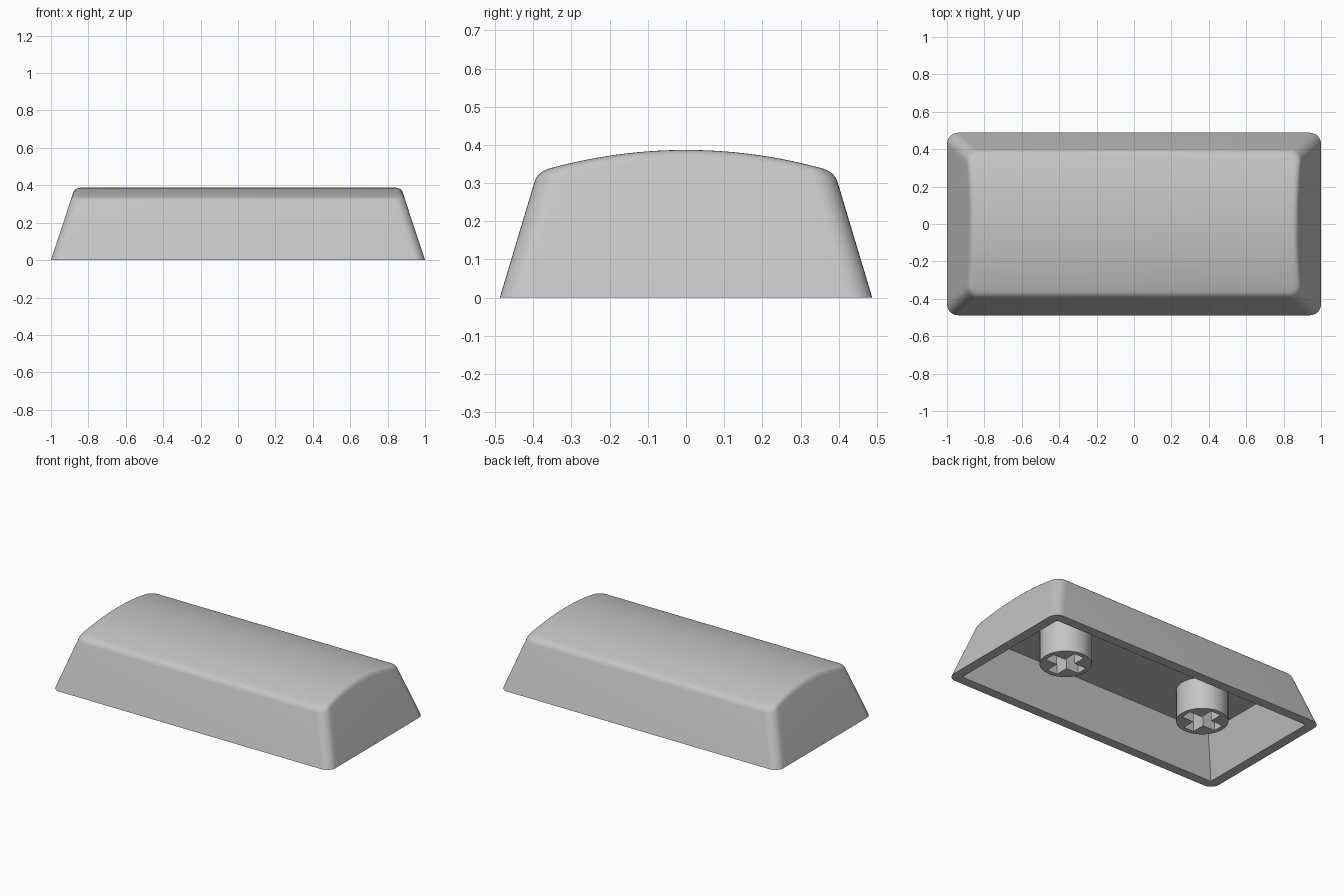
import bpy, bmesh, math
from mathutils import Vector

old = bpy.data.objects.get("Cube")
if old:
    bpy.data.objects.remove(old, do_unlink=True)

HALF_X, HALF_Y = 1.0, 0.488      # footprint
LEAN_X, LEAN_Y = 0.33, 0.30      # inward lean of the walls per unit height
PEAK, CROWN_R = 0.387, 1.34      # crowned top
CORNER, FILLET = 0.06, 0.03
WALL, CEILING = 0.062, 0.26

grey = bpy.data.materials.new("warm_grey_plastic")
grey.use_nodes = True
colour = (0.56, 0.56, 0.56, 1)
grey.diffuse_color = colour
grey.node_tree.nodes["Principled BSDF"].inputs["Base Color"].default_value = colour


def half_outline(hx, hy, r, side_steps=24, arc_steps=8):
    """Right half of a rounded rectangle, from front to back."""
    front = []
    for i in range(arc_steps + 1):
        a = math.pi / 2 * (i / arc_steps - 1)
        front.append((hx - r + r * math.cos(a), -hy + r + r * math.sin(a)))
    side = [(hx, (hy - r) * (2 * i / side_steps - 1)) for i in range(1, side_steps)]
    back = [(x, -y) for x, y in reversed(front)]
    return front + side + back


def leaned(hx, hy, r, z):
    return [Vector((x, y, z)) for x, y in
            half_outline(hx - LEAN_X * z, hy - LEAN_Y * z, r)]


def crown(y):
    return PEAK - CROWN_R + math.sqrt(CROWN_R ** 2 - y * y)


def finish(obj):
    obj.data.materials.clear()
    obj.data.materials.append(grey)
    bpy.ops.object.select_all(action='DESELECT')
    obj.select_set(True)
    bpy.context.view_layer.objects.active = obj
    bpy.ops.object.shade_smooth_by_angle(angle=math.radians(30))


def build_shell():
    # Walls run up to where they meet the crown, then roll over into the top
    base = leaned(HALF_X, HALF_Y, CORNER, 0)
    high = leaned(HALF_X, HALF_Y, CORNER, 1)
    rims = []
    for low, top in zip(base, high):
        z = PEAK
        for _ in range(12):
            z = crown(low.lerp(top, z).y)
        rims.append(low.lerp(top, z))

    rings = [leaned(HALF_X - WALL, HALF_Y - WALL, 0, CEILING),
             leaned(HALF_X - WALL, HALF_Y - WALL, 0, 0), base]
    inner_x = max(p.x for p in rims) - CORNER
    inner_y = max(p.y for p in rims) - CORNER
    steps = 6
    for s in range(steps + 1):
        t = s / steps
        ring = []
        for low, rim in zip(base, rims):
            start = rim + (low - rim).normalized() * FILLET
            # Inward direction follows the rounded plan
            inward = Vector((min(0, inner_x - rim.x),
                             -math.copysign(max(0, abs(rim.y) - inner_y), rim.y), 0))
            end = rim + inward.normalized() * FILLET
            end.z = crown(end.y)
            ring.append(start.lerp(rim, t).lerp(rim.lerp(end, t), t))
        rings.append(ring)

    bm = bmesh.new()
    loops = []
    for ring in rings:
        right = [bm.verts.new(p) for p in ring]
        left = [bm.verts.new((-p.x, p.y, p.z)) for p in ring]
        loops.append((right, left))
    for (r0, l0), (r1, l1) in zip(loops, loops[1:]):
        a, b = r0 + l0[::-1], r1 + l1[::-1]
        for i in range(len(a)):
            j = (i + 1) % len(a)
            bm.faces.new((a[i], a[j], b[j], b[i]))
    # Cavity ceiling and crowned top as strips from side to side
    for right, left in (loops[0], loops[-1]):
        for i in range(len(right) - 1):
            bm.faces.new((left[i], right[i], right[i + 1], left[i + 1]))
    bmesh.ops.remove_doubles(bm, verts=bm.verts, dist=1e-5)
    bmesh.ops.recalc_face_normals(bm, faces=bm.faces)
    mesh = bpy.data.meshes.new("cap_shell")
    bm.to_mesh(mesh)
    bm.free()
    obj = bpy.data.objects.new("cap_shell", mesh)
    bpy.context.collection.objects.link(obj)
    finish(obj)


def build_stem(name, x, radius=0.151, arm=0.122, half_width=0.036, bottom=0.055):
    # Round post with a cross-shaped socket
    circle = [(radius * math.cos(a), radius * math.sin(a))
              for a in (math.tau * i / 48 for i in range(48))]
    cross, w = [], half_width
    for q in range(4):
        c, s = round(math.cos(q * math.pi / 2)), round(math.sin(q * math.pi / 2))
        cross += [(px * c - py * s, px * s + py * c)
                  for px, py in ((arm, -w), (arm, w), (w, w))]
    curve = bpy.data.curves.new(name, 'CURVE')
    curve.dimensions = '2D'
    curve.fill_mode = 'BOTH'
    top = CEILING + 0.005
    curve.extrude = (top - bottom) / 2
    for points in (circle, cross):
        spline = curve.splines.new('POLY')
        spline.points.add(len(points) - 1)
        for point, (px, py) in zip(spline.points, points):
            point.co = (px, py, 0, 1)
        spline.use_cyclic_u = True
    obj = bpy.data.objects.new(name, curve)
    obj.location = (x, 0, (top + bottom) / 2)
    bpy.context.collection.objects.link(obj)
    bpy.ops.object.select_all(action='DESELECT')
    obj.select_set(True)
    bpy.context.view_layer.objects.active = obj
    bpy.ops.object.convert(target='MESH')
    finish(bpy.context.view_layer.objects.active)


build_shell()
for name, x in (("left_stem", 0.515), ("right_stem", -0.515)):
    build_stem(name, x)
